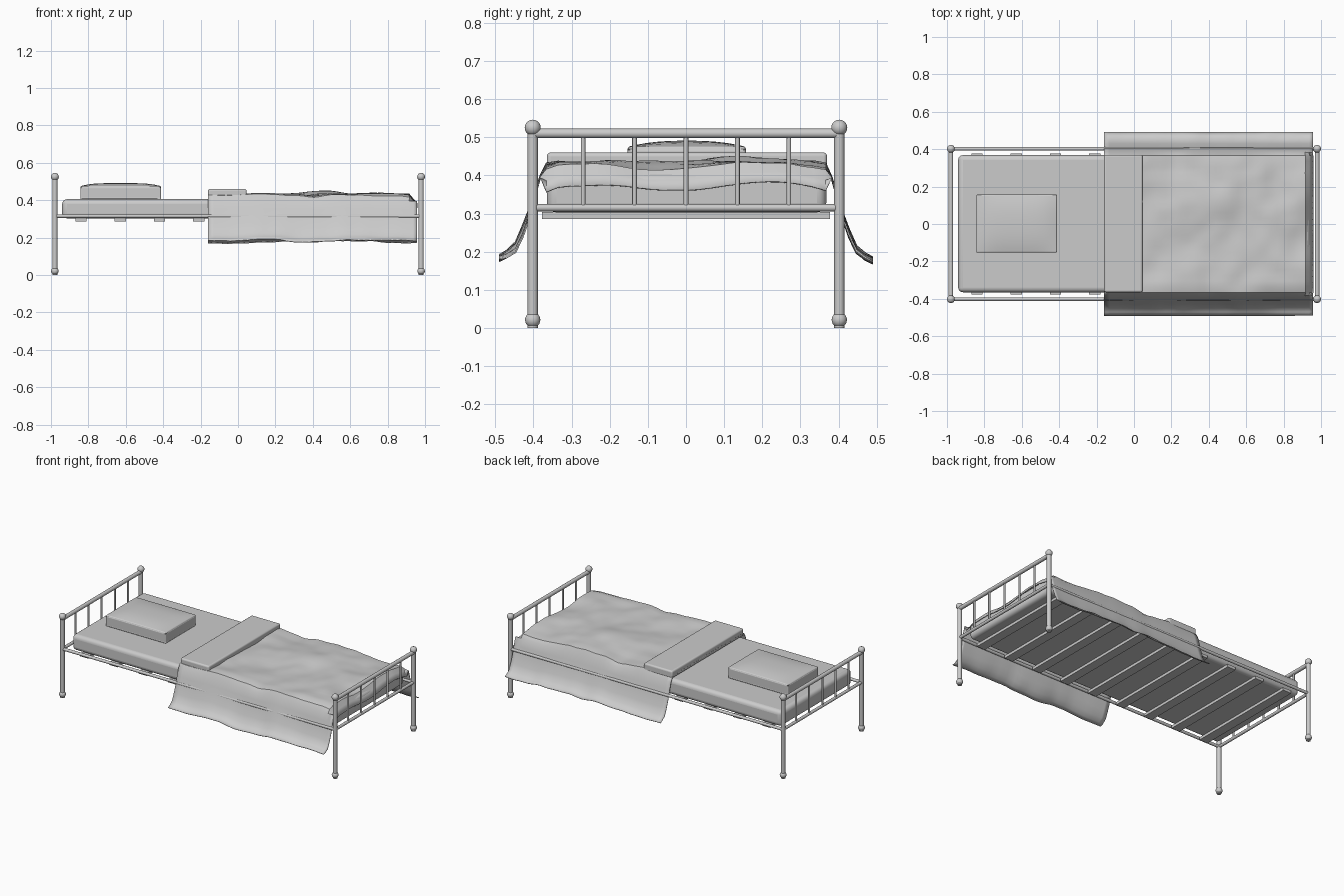
import bpy, bmesh, math
from mathutils import Vector, noise

if "Cube" in bpy.data.objects:
    bpy.data.objects.remove(bpy.data.objects["Cube"])


def smooth(ob, angle=40):
    bpy.ops.object.select_all(action='DESELECT')
    ob.select_set(True)
    bpy.context.view_layer.objects.active = ob
    bpy.ops.object.shade_smooth_by_angle(angle=math.radians(angle))


def rod(name, a, b, r, sides=16):
    a, b = Vector(a), Vector(b)
    d = b - a
    bpy.ops.mesh.primitive_cylinder_add(vertices=sides, radius=r, depth=d.length, location=(a + b) / 2)
    ob = bpy.context.object
    ob.name = name
    ob.rotation_euler = d.to_track_quat('Z', 'Y').to_euler()
    smooth(ob)


def ball(name, loc, r):
    bpy.ops.mesh.primitive_uv_sphere_add(segments=20, ring_count=12, radius=r, location=loc)
    bpy.context.object.name = name
    smooth(bpy.context.object, 60)


def box(name, lo, hi, bevel=0.0, cuts=0, shape=None):
    """Box between two corners, optionally subdivided, reshaped and rounded."""
    lo, hi = Vector(lo), Vector(hi)
    mid, size = (lo + hi) / 2, hi - lo
    bm = bmesh.new()
    bmesh.ops.create_cube(bm, size=1)
    if cuts:
        bmesh.ops.subdivide_edges(bm, edges=bm.edges[:], cuts=cuts, use_grid_fill=True)
    for v in bm.verts:
        p = v.co * 2
        v.co = Vector([mid[i] + v.co[i] * size[i] for i in range(3)])
        if shape:
            v.co += shape(p)
    me = bpy.data.meshes.new(name)
    bm.to_mesh(me)
    bm.free()
    ob = bpy.data.objects.new(name, me)
    bpy.context.collection.objects.link(ob)
    if bevel:
        m = ob.modifiers.new("round", 'BEVEL')
        m.width, m.segments, m.limit_method = bevel, 4, 'ANGLE'
        m.angle_limit = math.radians(50)
        smooth(ob)
    return ob


# Head and foot frames
for x, end in ((-0.979, "head"), (0.979, "foot")):
    for y, side in ((-0.402, "front"), (0.402, "back")):
        rod(f"{end}_{side}_post", (x, y, 0), (x, y, 0.525), 0.0135, 20)
        ball(f"{end}_{side}_finial", (x, y, 0.525), 0.021)
        ball(f"{end}_{side}_foot_ball", (x, y, 0.021), 0.02)
    rod(f"{end}_top_rail", (x, -0.402, 0.51), (x, 0.402, 0.51), 0.0125)
    rod(f"{end}_lower_rail", (x, -0.402, 0.315), (x, 0.402, 0.315), 0.0095)
    for i in range(-2, 3):
        rod(f"{end}_bar_{i + 3}", (x, i * 0.135, 0.315), (x, i * 0.135, 0.51), 0.006, 12)

# Side rails and slats
for y, side in ((-0.402, "front"), (0.402, "back")):
    rod(f"{side}_side_rail", (-0.979, y, 0.315), (0.979, y, 0.315), 0.0095)
for i in range(-4, 5):
    x = i * 0.21
    box(f"slat_{i + 5}", (x - 0.03, -0.377, 0.286), (x + 0.03, 0.377, 0.304))

# Bedding
box("mattress", (-0.94, -0.365, 0.303), (0.94, 0.368, 0.405), 0.025)


def puff(p):
    crown = (1 - abs(p.x) ** 4) * (1 - abs(p.y) ** 2.5) if p.z > 0.9 else 0
    return Vector((0, 0, 0.016 * crown))


box("pillow", (-0.843, -0.153, 0.402), (-0.412, 0.157, 0.475), 0.02, 11, puff)
box("blanket_fold", (-0.16, -0.365, 0.412), (0.046, 0.37, 0.46), 0.01)

# Draped blanket: cross-section swept along the bed with wrinkles
side = [(0.49, 0.178), (0.47, 0.188), (0.447, 0.207), (0.428, 0.25), (0.41, 0.30),
        (0.396, 0.35), (0.382, 0.395), (0.366, 0.422)]
top = [(-0.366 + 0.732 * i / 24, 0.428) for i in range(1, 24)]
profile = [(-y, z) for y, z in side] + top + side[::-1]
xs = [-0.16 + 1.075 * i / 36 for i in range(37)] + [0.936, 0.957]
bm = bmesh.new()
rows = []
for x in xs:
    row = []
    for y, z in profile:
        big = noise.noise(Vector((x * 4.5, y * 4.5, 2.3)))
        fine = noise.noise(Vector((x * 11, y * 11, 7.1)))
        w = big * 0.022 + fine * 0.008
        w *= min(1, 0.3 + max(0, (x + 0.1) * 3))
        if abs(y) < 0.37:
            nz = max(0.409, z + w)
            if x > 0.92:  # tucked down at the foot
                nz -= 0.055 * (x - 0.915) / 0.042
        else:
            k = min(1, max(0.25, (0.42 - z) / 0.15))
            nz = z + w * k + (0.006 if y < 0 else -0.005) * k
        row.append(bm.verts.new((x, y, nz)))
    rows.append(row)
for a, b in zip(rows, rows[1:]):
    for j in range(len(profile) - 1):
        bm.faces.new((a[j], b[j], b[j + 1], a[j + 1]))
me = bpy.data.meshes.new("blanket")
bm.to_mesh(me)
bm.free()
blanket = bpy.data.objects.new("blanket", me)
bpy.context.collection.objects.link(blanket)
m = blanket.modifiers.new("thickness", 'SOLIDIFY')
m.thickness, m.offset = 0.004, 0
smooth(blanket, 35)
